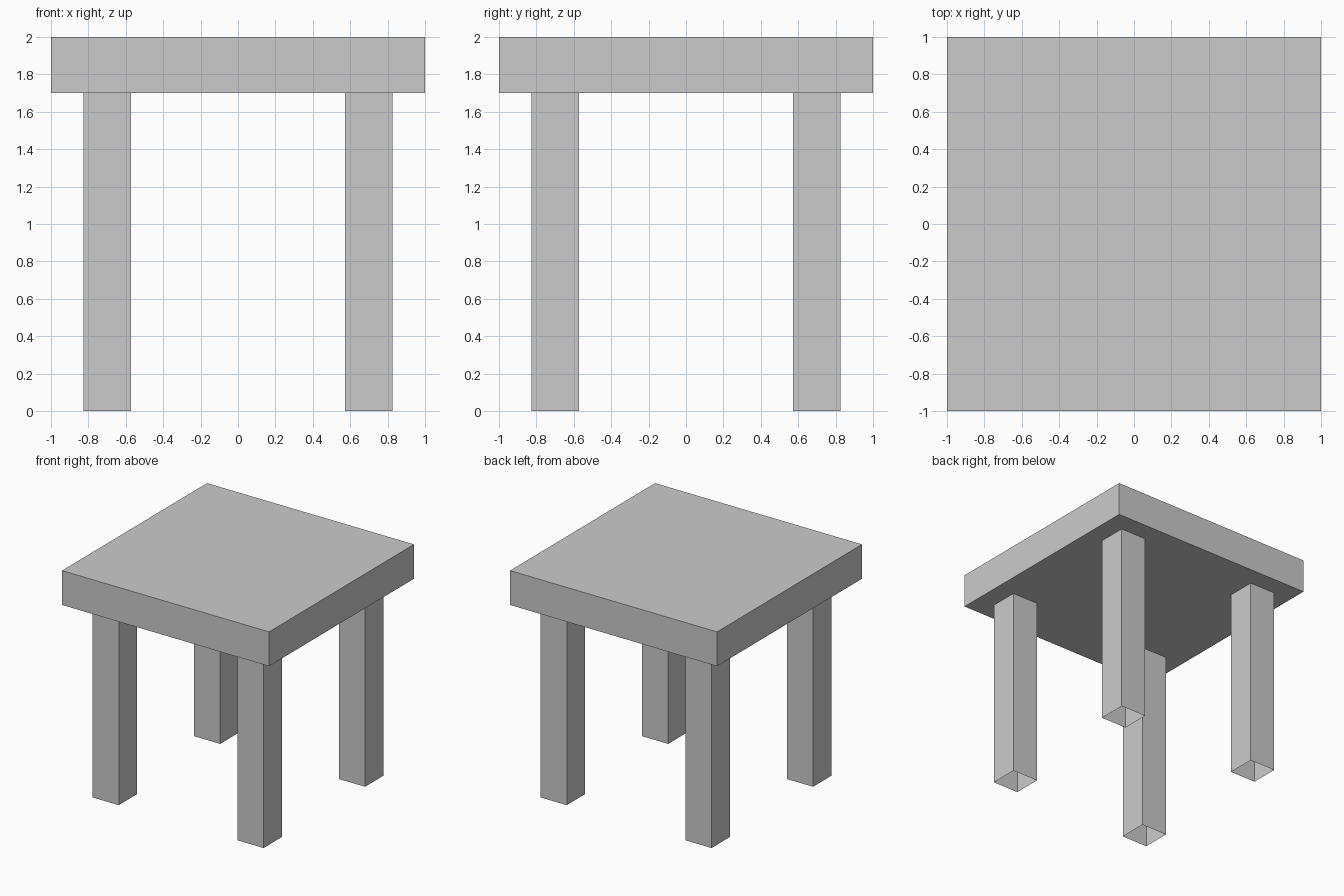
import bpy, bmesh
from mathutils import Matrix, Vector

if "Cube" in bpy.data.objects:
    bpy.data.objects.remove(bpy.data.objects["Cube"])


def box(name, size, centre, open_ends=False):
    bm = bmesh.new()
    bmesh.ops.create_cube(bm, size=1, matrix=Matrix.Translation(centre) @ Matrix.Diagonal((*size, 1)))
    if open_ends:
        bm.normal_update()
        ends = [f for f in bm.faces if abs(f.normal.z) > 0.5]
        bmesh.ops.delete(bm, geom=ends, context='FACES_ONLY')
    mesh = bpy.data.meshes.new(name)
    bm.to_mesh(mesh)
    bm.free()
    obj = bpy.data.objects.new(name, mesh)
    bpy.context.collection.objects.link(obj)
    return obj


# Thick square top
box("table_top", (2, 2, 0.3), Vector((0, 0, 1.85)))

# Four hollow square legs, open at the foot
for y, depth in ((-0.7, "front"), (0.7, "back")):
    for x, side in ((-0.7, "left"), (0.7, "right")):
        box(f"{depth}_{side}_leg", (0.254, 0.254, 1.7), Vector((x, y, 0.85)), open_ends=True)
